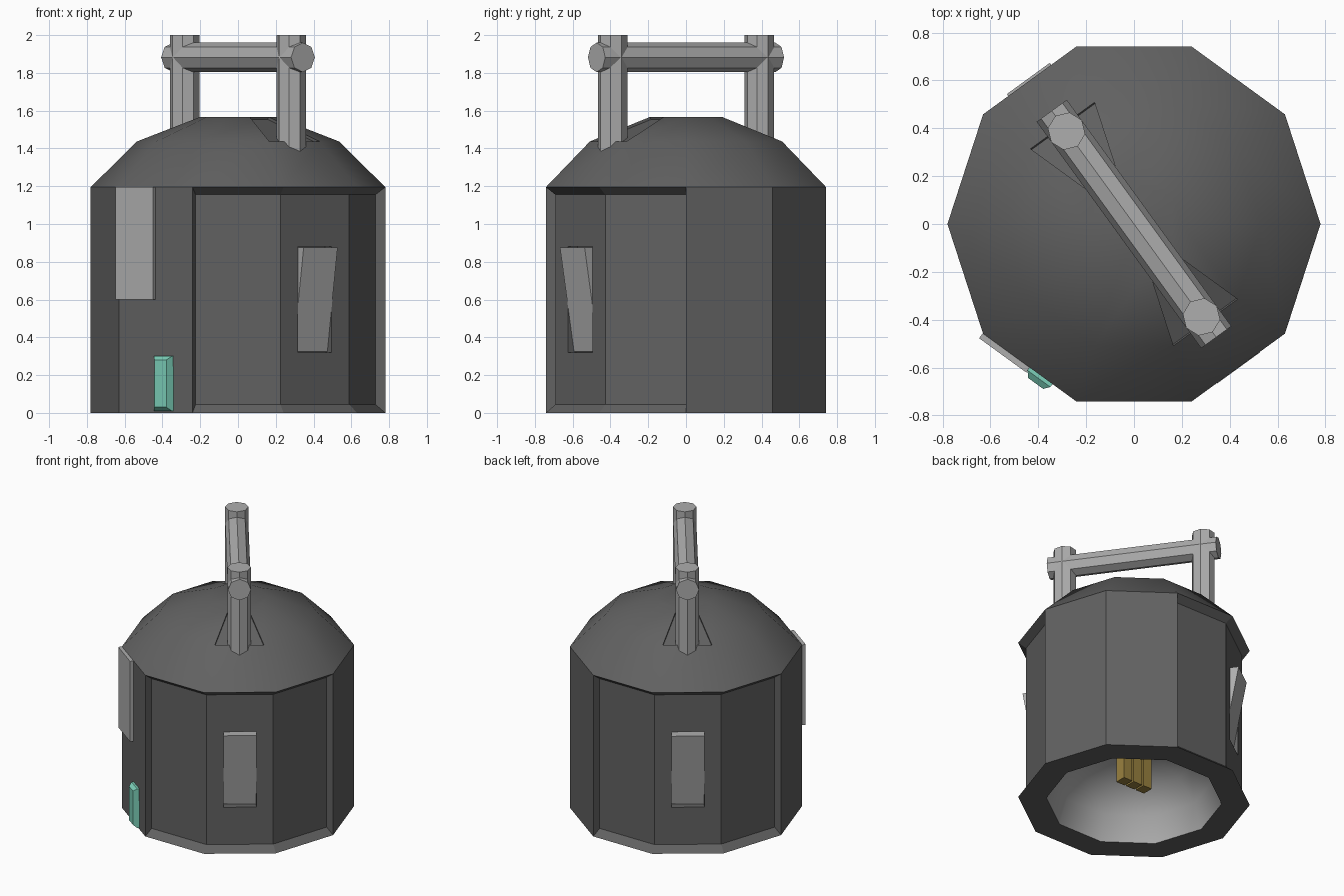
import bpy, bmesh
from math import radians, cos, sin, pi

if "Cube" in bpy.data.objects:
    bpy.data.objects.remove(bpy.data.objects["Cube"])

N = 10
LIGHT = ("light_grey", (.42, .42, .42, 1))


def paint(ob, name, color):
    m = bpy.data.materials.get(name) or bpy.data.materials.new(name)
    m.diffuse_color = color
    m.use_nodes = True
    m.node_tree.nodes["Principled BSDF"].inputs["Base Color"].default_value = m.diffuse_color
    ob.data.materials.append(m)


def finish(bm, name):
    bmesh.ops.recalc_face_normals(bm, faces=bm.faces[:])
    me = bpy.data.meshes.new(name)
    bm.to_mesh(me)
    bm.free()
    ob = bpy.data.objects.new(name, me)
    bpy.context.collection.objects.link(ob)
    return ob


def prism(name, profile, t0, t1, deg, taper=0):
    """Extrude an (outward, z) profile sideways from t0 to t1, facing deg.
    taper shrinks the outermost face to give it sloped borders."""
    a = radians(deg)
    r_max = max(r for r, z in profile)
    z_mid = sum(z for r, z in profile) / len(profile)
    bm = bmesh.new()
    rows = []
    for t, inward in ((t0, 1), (t1, -1)):
        row = []
        for r, z in profile:
            k = taper if r == r_max else 0
            s = t + inward * k
            row.append(bm.verts.new((r * cos(a) - s * sin(a), r * sin(a) + s * cos(a),
                                     z + (k if z < z_mid else -k))))
        rows.append(row)
    bm.faces.new(rows[0])
    bm.faces.new(rows[1])
    n = len(profile)
    for i in range(n):
        j = (i + 1) % n
        bm.faces.new((rows[0][i], rows[0][j], rows[1][j], rows[1][i]))
    return finish(bm, name)


def box(r0, r1, z0, z1):
    return [(r0, z0), (r1, z0), (r1, z1), (r0, z1)]


# Ten-sided shell with recessed wall panels, dome and hollow underside
bm = bmesh.new()


def ring(r, z):
    return [bm.verts.new((r * cos(2 * pi * i / N), r * sin(2 * pi * i / N), z))
            for i in range(N)]


def band(lo, hi, i, smooth=False):
    j = (i + 1) % N
    f = bm.faces.new((lo[i], lo[j], hi[j], hi[i]))
    f.smooth = smooth
    return f


base, eave = ring(.78, 0), ring(.78, 1.195)
rec_lo, rec_hi = ring(.727, .045), ring(.727, 1.155)
dome_mid, dome_top = ring(.535, 1.437), ring(.2, 1.567)
cavity = [ring(r, z) for r, z in ((.59, 0), (.53, .18), (.4, .32), (.2, .4))]
pads = []
for i in range(N):
    if i in (2, 3, 4, 7, 8, 9):
        band(base, rec_lo, i)
        band(rec_lo, rec_hi, i)
        band(rec_hi, eave, i)
    else:
        band(base, eave, i)
    if i in (0, 2, 5, 7):
        bm.faces.new((base[i], rec_lo[i], rec_hi[i], eave[i]))
    band(eave, dome_mid, i, True)
    f = band(dome_mid, dome_top, i, True)
    if i in (3, 8):
        pads.append(f)
    band(base, cavity[0], i)
    for lo, hi in zip(cavity, cavity[1:]):
        band(lo, hi, i, True).material_index = 1
bm.faces.new(dome_top).smooth = True
ceiling = bm.faces.new(cavity[-1])
ceiling.smooth, ceiling.material_index = True, 1
bmesh.ops.delete(bm, geom=[v for v in bm.verts if not v.link_faces], context='VERTS')
bmesh.ops.recalc_face_normals(bm, faces=bm.faces[:])

# Shallow sunken pads in the dome around the handle posts
for f in bmesh.ops.extrude_discrete_faces(bm, faces=pads)['faces']:
    f.smooth = False
    f.normal_update()
    bmesh.ops.translate(bm, verts=f.verts[:], vec=f.normal * -.015)
bm.normal_update()
for e in bm.edges:
    if len(e.link_faces) == 2 and e.calc_face_angle() > radians(40):
        e.smooth = False
shell = finish(bm, "shell")
paint(shell, "dark_grey", (.12, .12, .12, 1))
paint(shell, *LIGHT)

# Tilted flaps: top leans out of the wall, bottom sinks into a pocket
for deg, side, tip in ((306, "front", .744), (126, "back", .752)):
    cutter = prism("pocket_cutter", box(.63, .85, .32, .88), -.111, .111, deg)
    cutter.hide_render = True
    mod = shell.modifiers.new("pocket", 'BOOLEAN')
    mod.operation = 'DIFFERENCE'
    mod.solver = 'EXACT'
    mod.object = cutter
    bpy.context.view_layer.objects.active = shell
    bpy.ops.object.modifier_apply(modifier=mod.name)
    bpy.data.objects.remove(cutter)
    flap = prism(side + "_flap", [(tip, .875), (.62, .875), (.62, .315), (.652, .325)],
                 -.111, .111, deg)
    paint(flap, *LIGHT)

# Wall plate and small indicator on the front left side
paint(prism("wall_plate", box(.73, .767, .6, 1.195), -.243, 0, 234), *LIGHT)
lamp = prism("indicator", [(.73, .01), (.757, .01), (.781, .01),
                           (.781, .3), (.757, .3), (.73, .3)], 0, .118, 234, .02)
paint(lamp, "teal", (.2, .62, .48, 1))

# Carrying handle: two octagonal posts and a cross bar
az = radians(126)
for s, side in ((1, "back"), (-1, "front")):
    bpy.ops.mesh.primitive_cylinder_add(
        vertices=8, radius=.079, depth=.65, rotation=(0, 0, az),
        location=(s * .48 * cos(az), s * .48 * sin(az), 1.675))
    bpy.context.object.name = side + "_handle_post"
    paint(bpy.context.object, *LIGHT)
bpy.ops.mesh.primitive_cylinder_add(vertices=8, radius=.078, depth=1.17,
                                    rotation=(0, pi / 2, az), location=(0, 0, 1.882))
bpy.context.object.name = "handle_bar"
paint(bpy.context.object, *LIGHT)

# Three gold blocks hanging inside the cavity
for k in (-1, 0, 1):
    block = prism("inner_block", box(k * .085 - .036, k * .085 + .036, .12, .41),
                  -.04, .04, 0)
    paint(block, "gold", (.32, .22, .05, 1))
